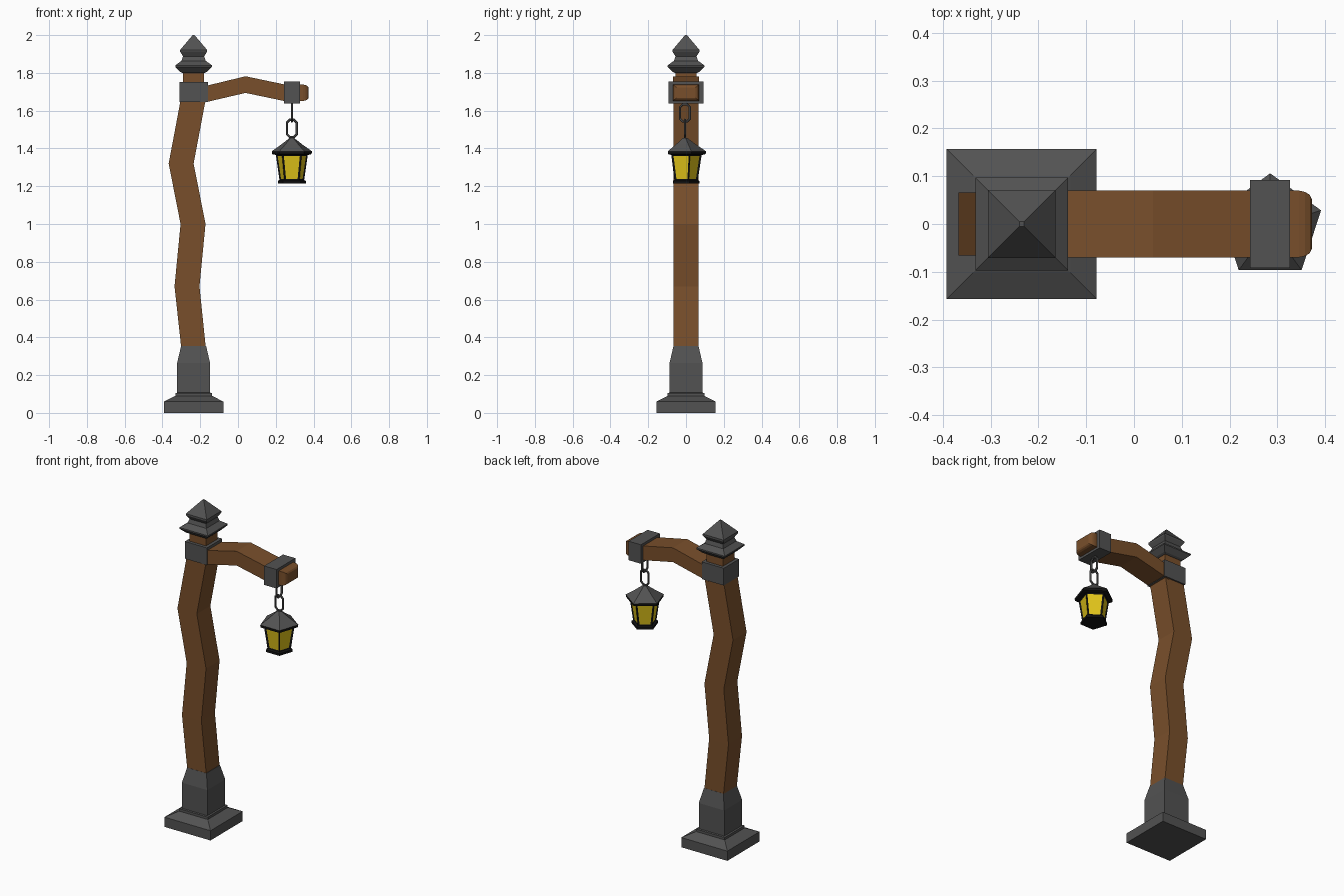
import bpy, bmesh, math
from mathutils import Vector, Matrix

if "Cube" in bpy.data.objects:
    bpy.data.objects.remove(bpy.data.objects["Cube"])


def material(name, rgb):
    m = bpy.data.materials.new(name)
    m.diffuse_color = (*rgb, 1)
    m.use_nodes = True
    m.node_tree.nodes["Principled BSDF"].inputs["Base Color"].default_value = m.diffuse_color
    return m


IRON = material("iron", (0.085, 0.085, 0.085))
WOOD = material("wood", (0.19, 0.078, 0.024))
BLACK = material("black_iron", (0.006, 0.006, 0.006))
GLASS = material("amber_glass", (0.75, 0.55, 0.01))


def loft(name, rings, mats):
    """Skin a list of rings of points and cap both ends."""
    bm = bmesh.new()
    rows = [[bm.verts.new(p) for p in ring] for ring in rings]
    n = len(rows[0])
    sides = []
    for a, b in zip(rows, rows[1:]):
        for i in range(n):
            j = (i + 1) % n
            sides.append(bm.faces.new((a[i], a[j], b[j], b[i])))
    caps = [bm.faces.new(rows[0]), bm.faces.new(rows[-1])]
    bmesh.ops.recalc_face_normals(bm, faces=bm.faces)
    return finish(name, bm, mats), sides, caps


def finish(name, bm, mats):
    me = bpy.data.meshes.new(name)
    bm.to_mesh(me)
    bm.free()
    for m in mats:
        me.materials.append(m)
    ob = bpy.data.objects.new(name, me)
    bpy.context.collection.objects.link(ob)
    return ob


def square(x, z, h):
    return [(x + sx * h, sy * h, z) for sx, sy in ((-1, -1), (1, -1), (1, 1), (-1, 1))]


def upright(x, z, hy, hz):
    return [(x, sy * hy, z + sz * hz) for sy, sz in ((-1, -1), (1, -1), (1, 1), (-1, 1))]


LX, LY = 0.285, -0.006  # lantern axis


def pent(r, z):
    return [(LX + r * math.cos(a), LY + r * math.sin(a), z)
            for a in (math.pi / 2 + k * math.tau / 5 for k in range(5))]


def box(name, centre, size, mat):
    bm = bmesh.new()
    bmesh.ops.create_cube(bm, size=1, matrix=Matrix.Translation(centre) @ Matrix.Diagonal((*size, 1)))
    return finish(name, bm, [mat])


PX = -0.235  # post axis

# Stepped iron foot
foot = [(0.157, 0), (0.157, 0.06), (0.102, 0.088), (0.097, 0.09), (0.097, 0.105),
        (0.087, 0.107), (0.087, 0.265), (0.066, 0.355)]
loft("foot", [square(PX, z, h) for h, z in foot], [IRON])

# Crooked wooden post
post = [(PX, 0.34, 0.065), (-0.27, 0.67, 0.066), (-0.238, 1.0, 0.066), (-0.301, 1.32, 0.066),
        (-0.237, 1.66, 0.066), (PX, 1.70, 0.056), (PX, 1.815, 0.056)]
loft("post", [square(*p) for p in post], [WOOD])

# Iron collar and finial cap
box("post_collar", (PX, 0, 1.698), (0.15, 0.15, 0.106), IRON)
cap = [(0.06, 1.80), (0.07, 1.805), (0.097, 1.832), (0.097, 1.84), (0.064, 1.864),
       (0.056, 1.888), (0.071, 1.912), (0.071, 1.922), (0.005, 2.0)]
loft("post_cap", [square(PX, z, h) for h, z in cap], [IRON])

# Bent arm with a rounded tip
arm = [(-0.2, 1.681, 0.07, 0.043), (0.04, 1.738, 0.07, 0.044), (0.25, 1.694, 0.07, 0.044),
       (0.345, 1.695, 0.07, 0.043), (0.358, 1.695, 0.067, 0.041),
       (0.368, 1.695, 0.061, 0.036), (0.373, 1.695, 0.05, 0.028)]
loft("arm", [upright(*a) for a in arm], [WOOD])
box("arm_clamp", (LX, 0, 1.696), (0.084, 0.184, 0.117), IRON)


# Two crossed chain links
def link(name, z, turn):
    bpy.ops.mesh.primitive_torus_add(major_segments=8, minor_segments=6,
                                     major_radius=0.028, minor_radius=0.0065)
    ob = bpy.context.object
    ob.name = name
    me = ob.data
    me.transform(Matrix.Rotation(math.pi / 2, 4, "X") @ Matrix.Rotation(math.pi / 8, 4, "Z"))
    for v in me.vertices:
        v.co.z += math.copysign(0.02, v.co.z)
    me.transform(Matrix.Translation((LX, LY, z)) @ Matrix.Rotation(turn, 4, "Z"))
    me.materials.append(IRON)


link("upper_link", 1.588, math.pi / 2)
link("lower_link", 1.506, 0)

# Five-sided lantern: roof, eave, body and floor
loft("lantern_roof", [pent(0.112, 1.385), pent(0.06, 1.42), pent(0.012, 1.456)], [IRON])
loft("lantern_eave", [pent(0.092, 1.366), pent(0.11, 1.37), pent(0.112, 1.385)], [BLACK])
loft("lantern_floor", [pent(0.078, 1.214), pent(0.078, 1.228), pent(0.066, 1.234)], [BLACK])

body = loft("lantern_body", [pent(0.068, 1.228), pent(0.089, 1.368)], [BLACK, GLASS])[0]
bm = bmesh.new()
bm.from_mesh(body.data)
panes = [f for f in bm.faces if len(f.verts) == 4]
bmesh.ops.inset_individual(bm, faces=panes, thickness=0.014, depth=-0.006)
for f in panes:
    f.material_index = 1
bm.to_mesh(body.data)
bm.free()
